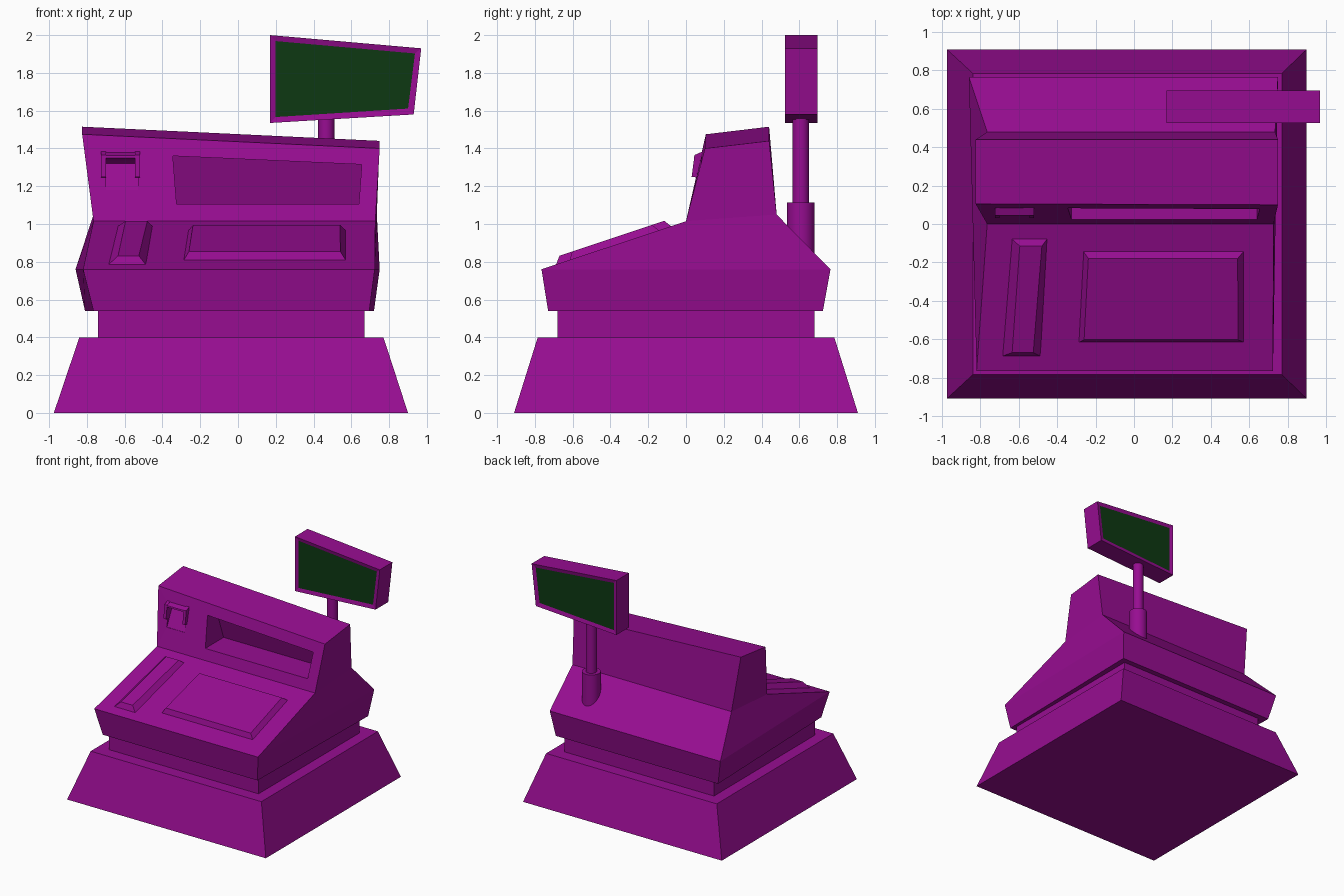
import bpy, bmesh

cube = bpy.data.objects.get("Cube")
if cube:
    bpy.data.objects.remove(cube, do_unlink=True)


def material(name, rgb):
    m = bpy.data.materials.new(name)
    m.use_nodes = True
    m.diffuse_color = (*rgb, 1)
    m.node_tree.nodes["Principled BSDF"].inputs["Base Color"].default_value = (*rgb, 1)
    return m


purple = material("purple_casing", (0.31, 0.004, 0.285))
green = material("dark_green_screen", (0.004, 0.04, 0.006))


def loft(name, rings):
    """Join rings of points with side faces and cap both ends."""
    bm = bmesh.new()
    loops = [[bm.verts.new(p) for p in ring] for ring in rings]
    n = len(loops[0])
    for a, b in zip(loops, loops[1:]):
        for i in range(n):
            j = (i + 1) % n
            bm.faces.new((a[i], a[j], b[j], b[i]))
    bm.faces.new(loops[0])
    bm.faces.new(loops[-1])
    bmesh.ops.recalc_face_normals(bm, faces=bm.faces[:])
    mesh = bpy.data.meshes.new(name)
    bm.to_mesh(mesh)
    bm.free()
    mesh.materials.append(purple)
    ob = bpy.data.objects.new(name, mesh)
    bpy.context.collection.objects.link(ob)
    return ob


def rect(x0, x1, y0, y1, z):
    return [(x0, y0, z), (x1, y0, z), (x1, y1, z), (x0, y1, z)]


def prism_x(name, profile, x0, x1):
    """Extrude a (y, z) profile along x."""
    return loft(name, [[(x, y, z) for y, z in profile] for x in (x0, x1)])


def cut(target, cutter):
    cutter.hide_render = True
    mod = target.modifiers.new("cut", "BOOLEAN")
    mod.operation = "DIFFERENCE"
    mod.solver = "EXACT"
    mod.object = cutter
    bpy.context.view_layer.objects.active = target
    bpy.ops.object.modifier_apply(modifier=mod.name)
    bpy.data.objects.remove(cutter, do_unlink=True)


# Flared base and neck
loft("drawer_base", [rect(-0.975, 0.90, -0.91, 0.91, 0),
                     rect(-0.84, 0.77, -0.785, 0.785, 0.40)])
loft("neck", [rect(-0.74, 0.67, -0.68, 0.68, 0.39),
              rect(-0.74, 0.67, -0.68, 0.68, 0.55)])

# Main body: skirt, sloping deck and leaning hood in one loft
body = loft("body", [
    [(-0.765, -0.73, 0.54), (0.695, -0.73, 0.54), (0.72, 0.725, 0.54), (-0.81, 0.725, 0.54)],
    [(-0.82, -0.765, 0.76), (0.724, -0.765, 0.76), (0.75, 0.765, 0.76), (-0.86, 0.765, 0.76)],
    [(-0.765, 0, 1.015), (0.727, 0, 1.015), (0.735, 0.48, 1.05), (-0.765, 0.48, 1.05)],
    [(-0.825, 0.105, 1.475), (0.75, 0.10, 1.40), (0.75, 0.44, 1.44), (-0.825, 0.44, 1.515)],
])

# Wide hood recess with an undercut back wall
outline = [(-0.325, 1.105, 0.27), (0.64, 1.105, 0.27), (0.655, 1.315, 0.20), (-0.345, 1.36, 0.20)]
cut(body, loft("recess_cutter", [[(x, -0.1, z) for x, z, d in outline],
                                 [(x, d, z) for x, z, d in outline]]))

# Small slot beside it, with a hooded surround
cut(body, prism_x("slot_cutter", [(-0.1, 1.18), (0.042, 1.18), (0.11, 1.32),
                                  (0.05, 1.36), (-0.1, 1.36)], -0.70, -0.53))
leg = [(0.09, 1.385), (0.045, 1.365), (0.03, 1.25), (0.065, 1.245)]
for side, x in (("right", -0.725), ("left", -0.545)):
    prism_x("slot_frame_" + side, leg, x, x + 0.025)
prism_x("slot_frame_top", [(0.09, 1.38), (0.045, 1.362), (0.042, 1.35), (0.09, 1.335)],
        -0.70, -0.545)


# Raised bevelled pads on the deck
def deck_z(y):
    return 0.76 + (y + 0.765) / 3


def pad(name, outer, inner):
    loft(name, [[(x, y, deck_z(y) + h) for x, y in pts]
                for pts, h in ((outer, -0.005), (inner, 0.04))])


pad("narrow_pad",
    [(-0.69, -0.69), (-0.485, -0.69), (-0.45, -0.075), (-0.64, -0.075)],
    [(-0.635, -0.67), (-0.525, -0.67), (-0.48, -0.115), (-0.595, -0.115)])
pad("key_pad",
    [(-0.29, -0.617), (0.573, -0.617), (0.573, -0.14), (-0.265, -0.14)],
    [(-0.26, -0.603), (0.542, -0.603), (0.54, -0.18), (-0.238, -0.18)])


# Pole and its socket
def cylinder(name, radius, z0, z1):
    bpy.ops.mesh.primitive_cylinder_add(vertices=24, radius=radius, depth=z1 - z0,
                                        location=(0.467, 0.608, (z0 + z1) / 2))
    ob = bpy.context.object
    ob.name = name
    ob.data.materials.append(purple)
    bpy.ops.object.shade_smooth_by_angle()


cylinder("pole_socket", 0.073, 0.78, 1.115)
cylinder("pole", 0.043, 1.0, 1.58)

# Skewed display with a screen on both faces
shape = [(0.17, 1.535), (0.93, 1.58), (0.97, 1.93), (0.17, 2.0)]
display = loft("display", [[(x, y, z) for x, z in shape] for y in (0.525, 0.695)])
display.data.materials.append(green)
bm = bmesh.new()
bm.from_mesh(display.data)
bm.normal_update()
screens = [f for f in bm.faces if abs(f.normal.y) > 0.9]
bmesh.ops.inset_individual(bm, faces=screens, thickness=0.043, depth=-0.008)
for f in screens:
    f.material_index = 1
bm.to_mesh(display.data)
bm.free()
